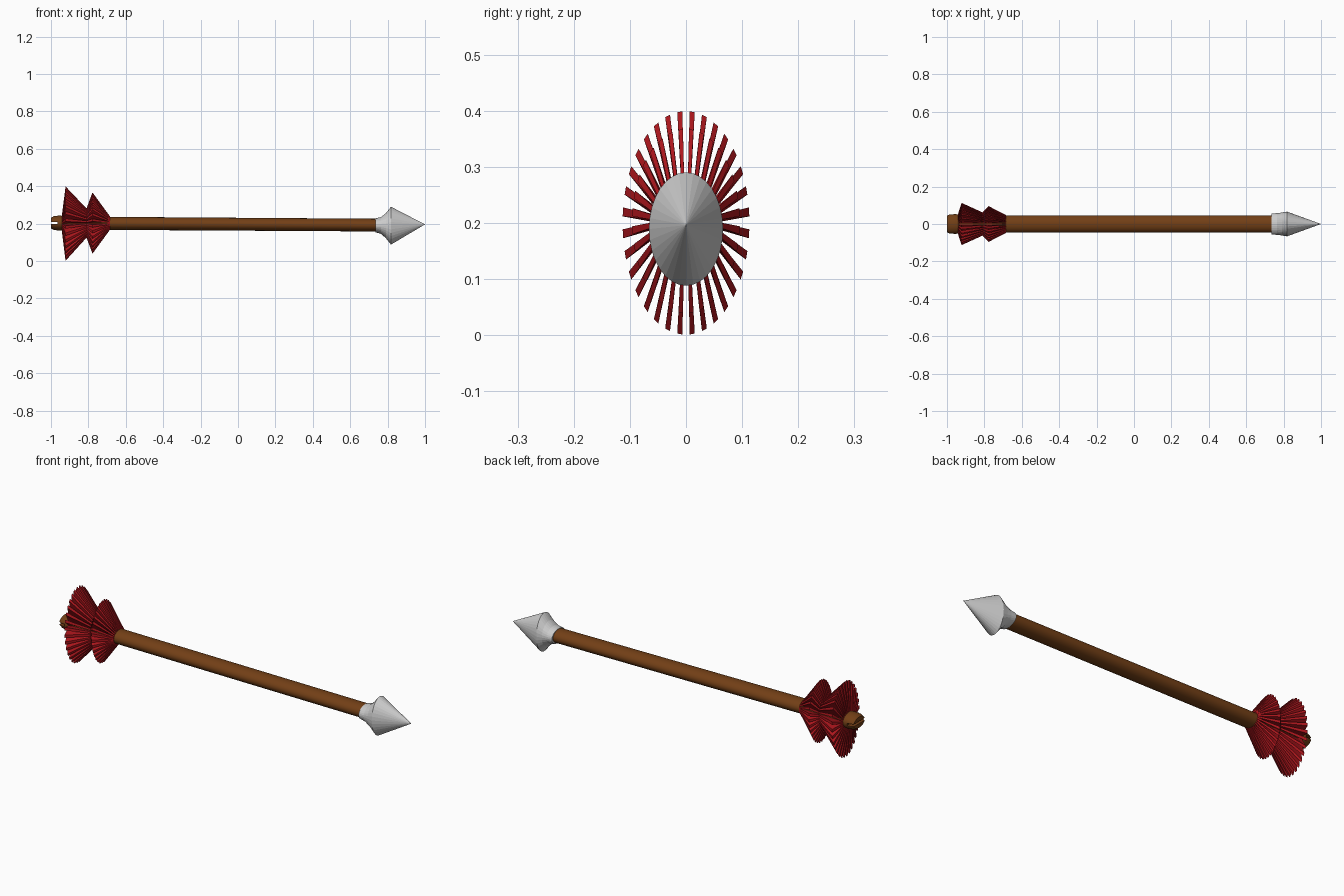
import bpy, bmesh
from math import sin, cos, pi

if "Cube" in bpy.data.objects:
    bpy.data.objects.remove(bpy.data.objects["Cube"])


def material(name, color):
    m = bpy.data.materials.new(name)
    m.diffuse_color = color
    m.use_nodes = True
    m.node_tree.nodes["Principled BSDF"].inputs["Base Color"].default_value = m.diffuse_color
    return m


wood = material("wood", (0.17, 0.05, 0.008, 1))
red = material("red_feather", (0.42, 0.008, 0.012, 1))


def finish(name, bm, mat=None, smooth=None):
    bmesh.ops.recalc_face_normals(bm, faces=bm.faces)
    me = bpy.data.meshes.new(name)
    bm.to_mesh(me)
    bm.free()
    ob = bpy.data.objects.new(name, me)
    bpy.context.collection.objects.link(ob)
    if mat:
        me.materials.append(mat)
    if smooth:
        bpy.ops.object.select_all(action='DESELECT')
        ob.select_set(True)
        bpy.context.view_layer.objects.active = ob
        bpy.ops.object.shade_smooth_by_angle(angle=smooth)
    return ob


def loft(name, sections, mat=None, n=32, smooth=None):
    """Elliptical rings along x: (x, centre z, y radius, z radius)."""
    bm = bmesh.new()
    rings = []
    for x, zc, ry, rz in sections:
        k = 1 if rz == 0 else n
        rings.append([bm.verts.new((x, ry * cos(2 * pi * i / n), zc + rz * sin(2 * pi * i / n)))
                      for i in range(k)])
    for a, b in zip(rings, rings[1:]):
        for i in range(n):
            j = (i + 1) % n
            if len(b) == 1:
                bm.faces.new((a[i], a[j], b[0]))
            else:
                bm.faces.new((a[i], a[j], b[j], b[i]))
    for r in (rings[0], rings[-1]):
        if len(r) > 1:
            bm.faces.new(r)
    return finish(name, bm, mat, smooth)


# Shaft, sloping slightly down towards the head
loft("shaft", [(-0.95, 0.203, 0.046, 0.035), (0.76, 0.192, 0.046, 0.034)], wood, smooth=0.6)

# Arrowhead: flared socket and cone
loft("arrowhead", [(0.735, 0.191, 0.056, 0.037), (0.765, 0.190, 0.058, 0.045),
                   (0.79, 0.189, 0.061, 0.066), (0.818, 0.189, 0.066, 0.101),
                   (1.0, 0.196, 0, 0)])

# Nock with a string slot
nock = loft("nock", [(-1.0, 0.203, 0.045, 0.028), (-0.985, 0.203, 0.052, 0.037),
                     (-0.955, 0.203, 0.053, 0.040), (-0.93, 0.203, 0.05, 0.038)], wood, smooth=0.6)
bm = bmesh.new()
bmesh.ops.create_cube(bm, size=1)
for v in bm.verts:
    v.co = (-1.0 + v.co.x * 0.07, v.co.y * 0.2, 0.203 + v.co.z * 0.012)
cutter = finish("slot_cutter", bm)
cutter.hide_render = True
cutter.hide_viewport = True
mod = nock.modifiers.new("slot", 'BOOLEAN')
mod.operation = 'DIFFERENCE'
mod.object = cutter

# Feathers: 32 radial fins with a two-peaked outline (x, centre z, y radius, z radius)
outline = [(-0.942, 0.2, 0.05, 0.04), (-0.922, 0.2, 0.113, 0.199), (-0.81, 0.203, 0.062, 0.078),
           (-0.778, 0.203, 0.096, 0.164), (-0.685, 0.203, 0.048, 0.036)]
COUNT, HALF = 32, 0.04
bm = bmesh.new()
for f in range(COUNT):
    a = 2 * pi * (f + 0.5) / COUNT
    sides = []
    for s in (-1, 1):
        rows = []
        for x, zc, ry, rz in outline:
            pair = []
            for oy, oz, w in ((ry, rz, 0.35 + 0.65 * rz / 0.2), (0.035, 0.026, 0.3)):
                t = s * HALF * w
                pair.append(bm.verts.new((x, oy * cos(a) - 0.113 * t * sin(a),
                                          zc + oz * sin(a) + 0.2 * t * cos(a))))
            rows.append(pair)
        for p, q in zip(rows, rows[1:]):
            bm.faces.new((p[0], q[0], q[1], p[1]))
        sides.append(rows)
    L, R = sides
    for i in range(len(outline) - 1):
        for k in (0, 1):
            bm.faces.new((L[i][k], L[i + 1][k], R[i + 1][k], R[i][k]))
    for i in (0, -1):
        bm.faces.new((L[i][0], L[i][1], R[i][1], R[i][0]))
finish("feathers", bm, red)
